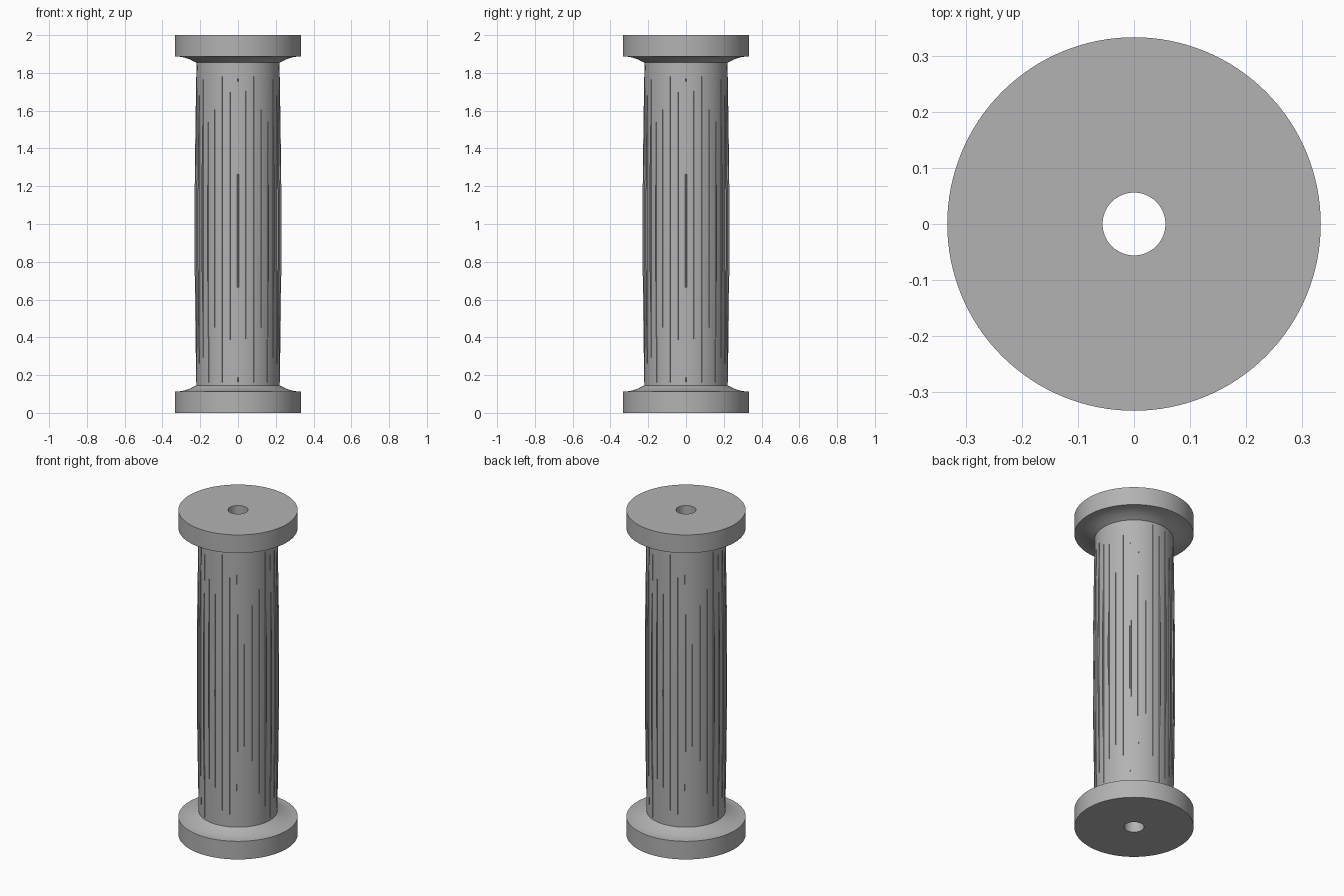
import bpy
import bmesh
from math import cos, sin, pi, radians

if "Cube" in bpy.data.objects:
    bpy.data.objects.remove(bpy.data.objects["Cube"], do_unlink=True)

grey = bpy.data.materials.new("plain grey")
grey.use_nodes = True
GREY = (0.45, 0.45, 0.45, 1)
grey.diffuse_color = GREY
grey.node_tree.nodes["Principled BSDF"].inputs["Base Color"].default_value = GREY


def finish(name, bm, angle):
    bmesh.ops.recalc_face_normals(bm, faces=bm.faces)
    mesh = bpy.data.meshes.new(name)
    bm.to_mesh(mesh)
    bm.free()
    mesh.materials.append(grey)
    obj = bpy.data.objects.new(name, mesh)
    bpy.context.collection.objects.link(obj)
    bpy.ops.object.select_all(action="DESELECT")
    obj.select_set(True)
    bpy.context.view_layer.objects.active = obj
    bpy.ops.object.shade_smooth_by_angle(angle=radians(angle))
    return obj


# Spool: lower half of the profile, mirrored to the upper half, then turned
BORE, FLANGE, CORE = 0.056, 0.333, 0.22
lower = [(BORE, 0), (FLANGE, 0), (FLANGE, 0.112)]
for i in range(9):
    t = i / 8
    lower.append((0.325 - (0.325 - CORE) * t, 0.113 + 0.033 * t ** 1.8))
swell = [(CORE + 0.004 * sin(pi * i / 12), 0.146 + 1.708 * i / 12)
         for i in range(1, 12)]
profile = lower + swell + [(r, 2 - z) for r, z in reversed(lower)]

bm = bmesh.new()
SEGMENTS = 128
rings = [[bm.verts.new((r * cos(2 * pi * k / SEGMENTS),
                        r * sin(2 * pi * k / SEGMENTS), z))
          for k in range(SEGMENTS)] for r, z in profile]
for a, b in zip(rings, rings[1:] + rings[:1]):
    for k in range(SEGMENTS):
        n = (k + 1) % SEGMENTS
        bm.faces.new((a[k], a[n], b[n], b[k]))
finish("spool", bm, 25)

# Grip ribs: slim bowed ridges, alternately shifted up and down
RIBS, STEPS = 32, 16
bm = bmesh.new()
for k in range(RIBS):
    angle = 2 * pi * k / RIBS
    start = 0.16 if k % 2 == 0 else 0.22
    previous = None
    for i in range(STEPS + 1):
        bow = sin(pi * i / STEPS)
        half = 0.002 + 0.004 * bow
        crest = CORE + 0.001 + 0.009 * bow
        section = [(CORE - 0.006, -half), (crest, -half * 0.6),
                   (crest, half * 0.6), (CORE - 0.006, half)]
        ring = [bm.verts.new((r * cos(angle) - s * sin(angle),
                              r * sin(angle) + s * cos(angle),
                              start + 1.62 * i / STEPS)) for r, s in section]
        if previous:
            for j in range(4):
                n = (j + 1) % 4
                bm.faces.new((previous[j], previous[n], ring[n], ring[j]))
        else:
            bm.faces.new(ring)
        previous = ring
    bm.faces.new(previous)
finish("grip_ribs", bm, 30)
